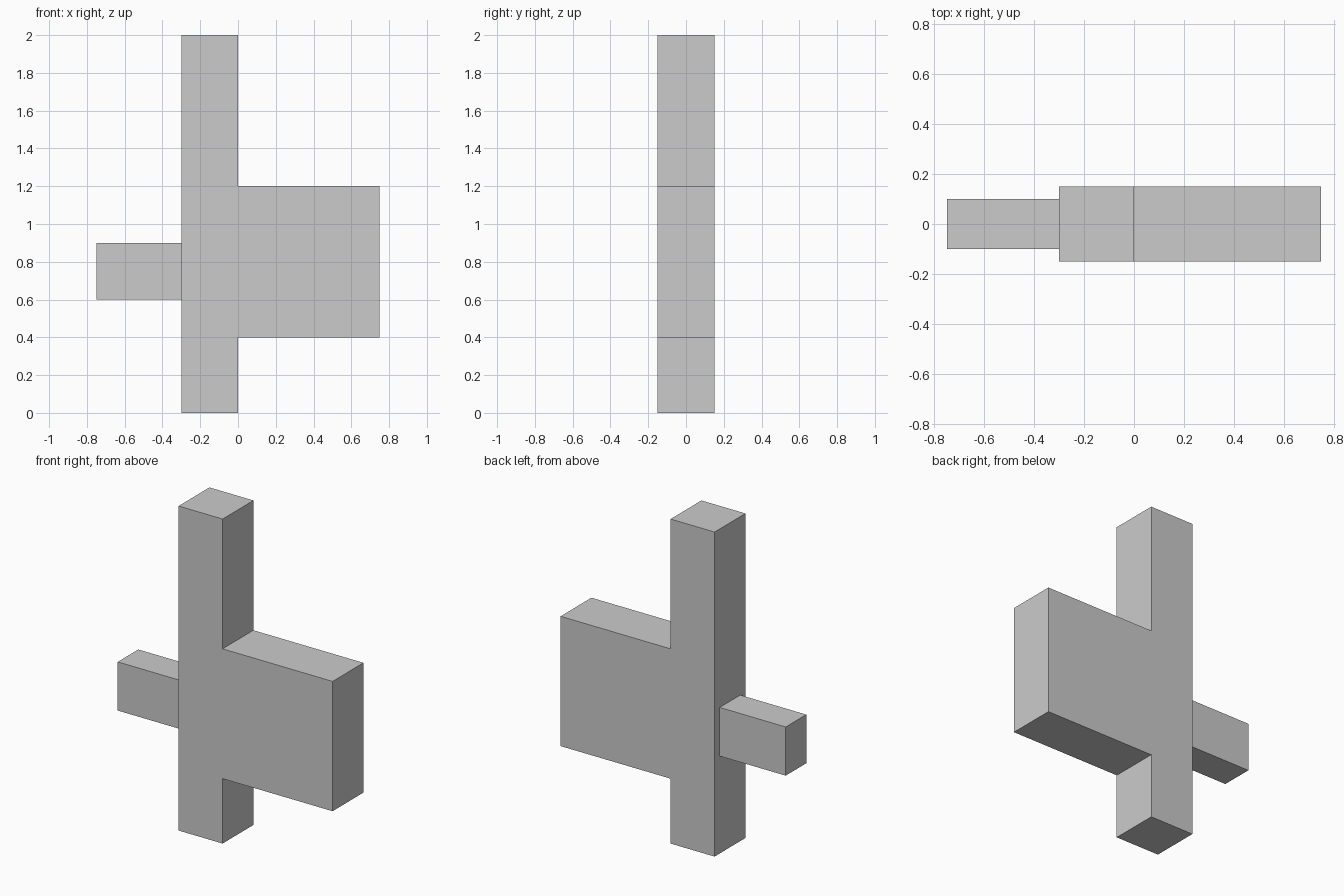
import bpy, bmesh

if "Cube" in bpy.data.objects:
    bpy.data.objects.remove(bpy.data.objects["Cube"])


def extruded(name, profile, depth):
    """Solid from an (x, z) outline, centred on y = 0."""
    bm = bmesh.new()
    face = bm.faces.new([bm.verts.new((x, -depth / 2, z)) for x, z in profile])
    new = bmesh.ops.extrude_face_region(bm, geom=[face])["geom"]
    verts = [v for v in new if isinstance(v, bmesh.types.BMVert)]
    bmesh.ops.translate(bm, verts=verts, vec=(0, depth, 0))
    bmesh.ops.recalc_face_normals(bm, faces=bm.faces)
    mesh = bpy.data.meshes.new(name)
    bm.to_mesh(mesh)
    bm.free()
    obj = bpy.data.objects.new(name, mesh)
    bpy.context.collection.objects.link(obj)
    return obj


# Upright post and the wide block on its right, flush front and back
extruded("post_and_block", [(-0.3, 0), (0, 0), (0, 0.4), (0.75, 0.4),
                            (0.75, 1.2), (0, 1.2), (0, 2), (-0.3, 2)], 0.3)

# Thinner arm on the left
extruded("side_arm", [(-0.75, 0.6), (-0.3, 0.6), (-0.3, 0.9), (-0.75, 0.9)], 0.2)
